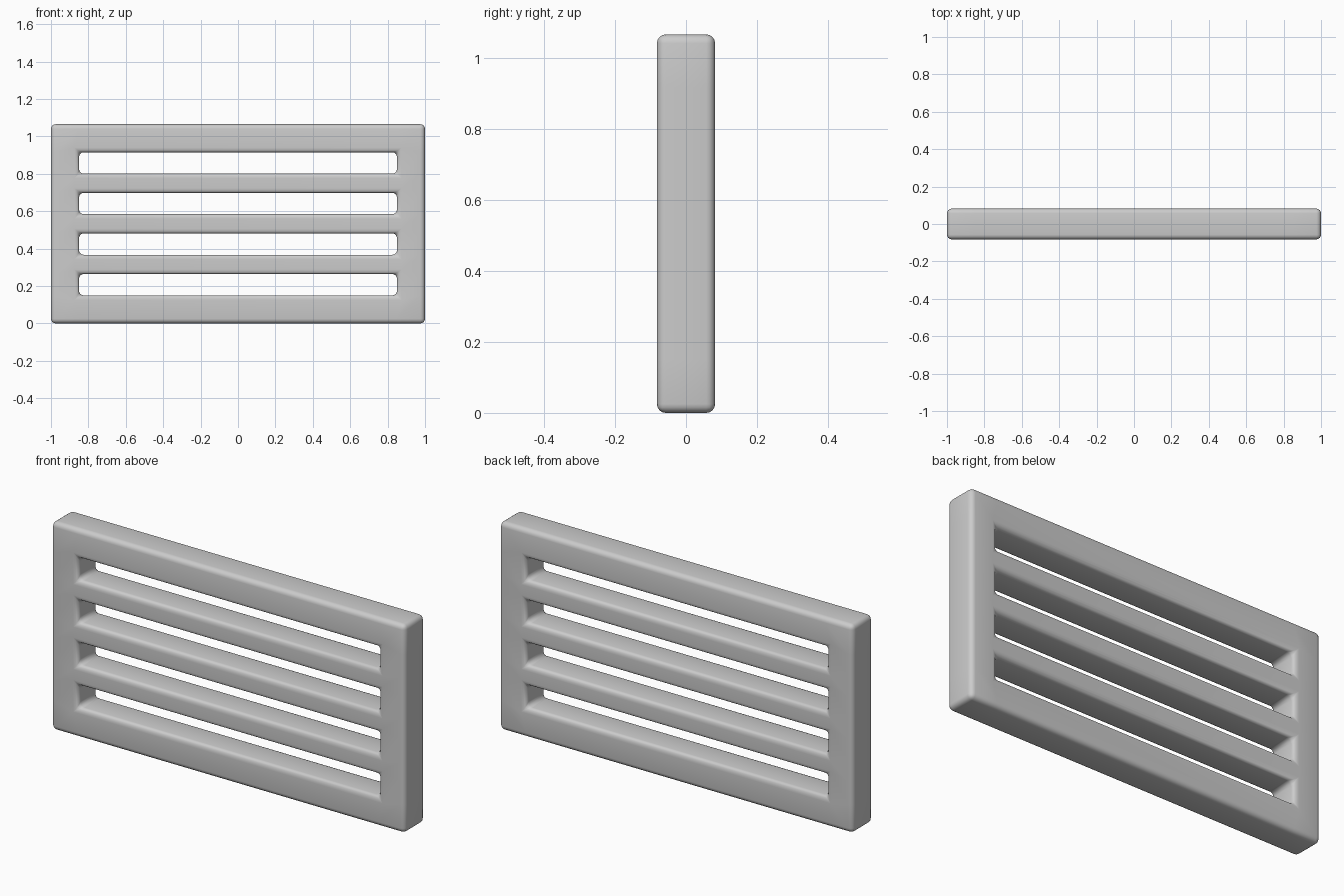
import bpy, bmesh

if "Cube" in bpy.data.objects:
    bpy.data.objects.remove(bpy.data.objects["Cube"])

D = 0.082            # half depth
SLOT, BAR, RIM = 0.114, 0.103, 0.15

# grid lines of the front face
xs = [-1, -1 + RIM, 1 - RIM, 1]
zs = [0, RIM]
for i in range(4):
    zs.append(zs[-1] + SLOT)
    zs.append(zs[-1] + (BAR if i < 3 else RIM))

# flat panel with slot cells left open
bm = bmesh.new()
grid = [[bm.verts.new((x, -D, z)) for x in xs] for z in zs]
for r in range(len(zs) - 1):
    for c in range(3):
        if c == 1 and r % 2 == 1:
            continue
        bm.faces.new((grid[r][c], grid[r][c + 1], grid[r + 1][c + 1], grid[r + 1][c]))

# give the panel its depth
ext = bmesh.ops.extrude_face_region(bm, geom=bm.faces[:], use_keep_orig=True)
for v in ext["geom"]:
    if isinstance(v, bmesh.types.BMVert):
        v.co.y = D
bmesh.ops.recalc_face_normals(bm, faces=bm.faces[:])

# rounded edges all round the rim and slots
edges = [e for e in bm.edges if len(e.link_faces) == 2 and e.calc_face_angle() > 0.5]
bmesh.ops.bevel(bm, geom=edges, offset=0.025, segments=4, profile=0.5, affect='EDGES')
for f in bm.faces:
    f.smooth = True

mesh = bpy.data.meshes.new("vent_grille")
bm.to_mesh(mesh)
bm.free()
obj = bpy.data.objects.new("vent_grille", mesh)
bpy.context.collection.objects.link(obj)
